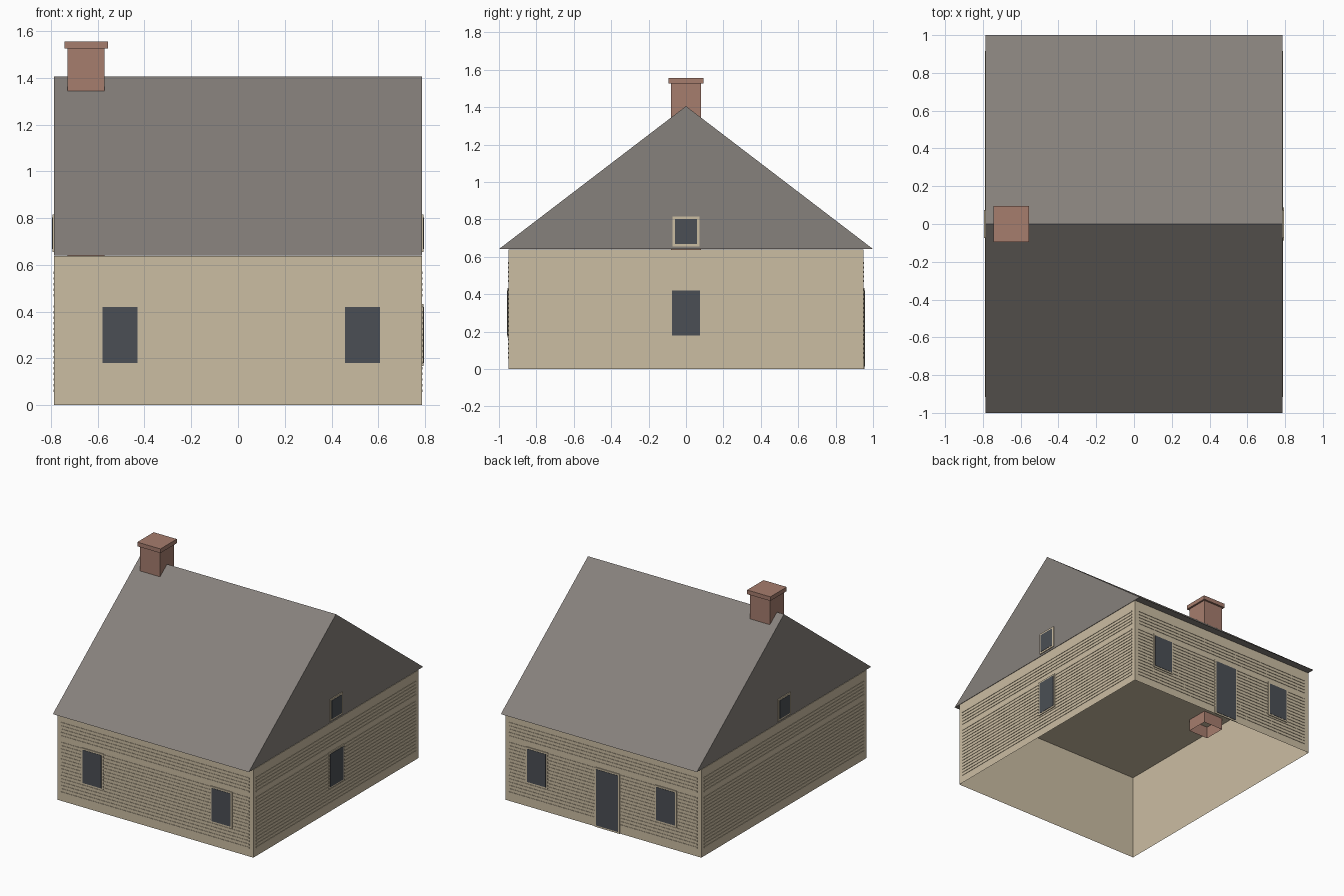
import bpy, bmesh

cube = bpy.data.objects.get("Cube")
if cube:
    bpy.data.objects.remove(cube, do_unlink=True)


def material(name, r, g, b):
    m = bpy.data.materials.new(name)
    m.use_nodes = True
    m.diffuse_color = (r, g, b, 1)
    m.node_tree.nodes["Principled BSDF"].inputs["Base Color"].default_value = (r, g, b, 1)
    return m


TAN = material("tan siding", 0.60, 0.51, 0.365)
ROOF = material("grey shingle", 0.24, 0.218, 0.20)
BRICK = material("red brick", 0.38, 0.205, 0.155)
GLASS = material("dark glass", 0.07, 0.078, 0.09)

HALF_X, HALF_Y, EAVE, RIDGE = 0.787, 0.948, 0.638, 1.405


def add_box(bm, lo, hi, open_bottom=False):
    v = [bm.verts.new((x, y, z)) for z in (lo[2], hi[2])
         for x, y in ((lo[0], lo[1]), (hi[0], lo[1]), (hi[0], hi[1]), (lo[0], hi[1]))]
    for i in range(4):
        j = (i + 1) % 4
        bm.faces.new((v[i], v[j], v[j + 4], v[i + 4]))
    bm.faces.new(v[4:])
    if not open_bottom:
        bm.faces.new(v[3::-1])


def finish(bm, name, mat):
    mesh = bpy.data.meshes.new(name)
    bm.to_mesh(mesh)
    bm.free()
    mesh.materials.append(mat)
    obj = bpy.data.objects.new(name, mesh)
    bpy.context.collection.objects.link(obj)
    return obj


def box(name, lo, hi, mat, open_bottom=False):
    bm = bmesh.new()
    add_box(bm, lo, hi, open_bottom)
    return finish(bm, name, mat)


def wall_slab(wall, u, z, depth):
    """Corners of a thin slab on a wall; u runs along the wall."""
    sign = 1 if wall in ("back", "left") else -1
    half = HALF_Y if wall in ("front", "back") else HALF_X
    d = sorted((sign * half, sign * (half + depth)))
    if wall in ("front", "back"):
        return (u[0], d[0], z[0]), (u[1], d[1], z[1])
    return (d[0], u[0], z[0]), (d[1], u[1], z[1])


def opening(name, wall, u, z, rim):
    """Framed pane; u and z are the limits of the pane."""
    frame = wall_slab(wall, (u[0] - rim, u[1] + rim), (max(z[0] - rim, 0), z[1] + rim), 0.006)
    box(name + "_frame", *frame, TAN)
    box(name + "_pane", *wall_slab(wall, u, z, 0.008), GLASS)


# House walls, open underneath
box("house_walls", (-HALF_X, -HALF_Y, 0), (HALF_X, HALF_Y, EAVE), TAN, True)

# Siding strips, with one course left out above the windows
for wall in ("front", "back", "left", "right"):
    half = (HALF_X if wall in ("front", "back") else HALF_Y) - 0.032
    bm = bmesh.new()
    for i in range(22):
        if i != 16:
            z = 0.062 + 0.024 * i
            add_box(bm, *wall_slab(wall, (-half, half), (z - 0.005, z + 0.005), 0.003))
    finish(bm, wall + "_siding", TAN)

# Gable roof
bm = bmesh.new()
ends = [[bm.verts.new((x, y, z)) for y, z in ((-1, EAVE + 0.003), (1, EAVE + 0.003), (0, RIDGE))]
        for x in (-HALF_X, HALF_X)]
for end in ends:
    bm.faces.new(end)
for i in range(3):
    j = (i + 1) % 3
    bm.faces.new((ends[0][i], ends[0][j], ends[1][j], ends[1][i]))
bmesh.ops.recalc_face_normals(bm, faces=bm.faces)
finish(bm, "gable_roof", ROOF)

# Chimney runs down through the ceiling and is open below
box("chimney", (-0.73, -0.08, 0.55), (-0.57, 0.08, 1.525), BRICK, True)
box("chimney_cap", (-0.743, -0.094, 1.525), (-0.557, 0.094, 1.555), BRICK)

# Windows and door
for wall in ("front", "back"):
    for side, x in (("left", 0.533), ("right", -0.505)):
        opening(f"{wall}_{side}_window", wall, (x - 0.075, x + 0.075), (0.18, 0.42), 0.012)
opening("left_window", "left", (-0.075, 0.075), (0.18, 0.42), 0.012)
for wall in ("left", "right"):
    opening(wall + "_gable_window", wall, (-0.06, 0.06), (0.668, 0.802), 0.013)
opening("back_door", "back", (-0.122, 0.053), (0.012, 0.42), 0.012)
